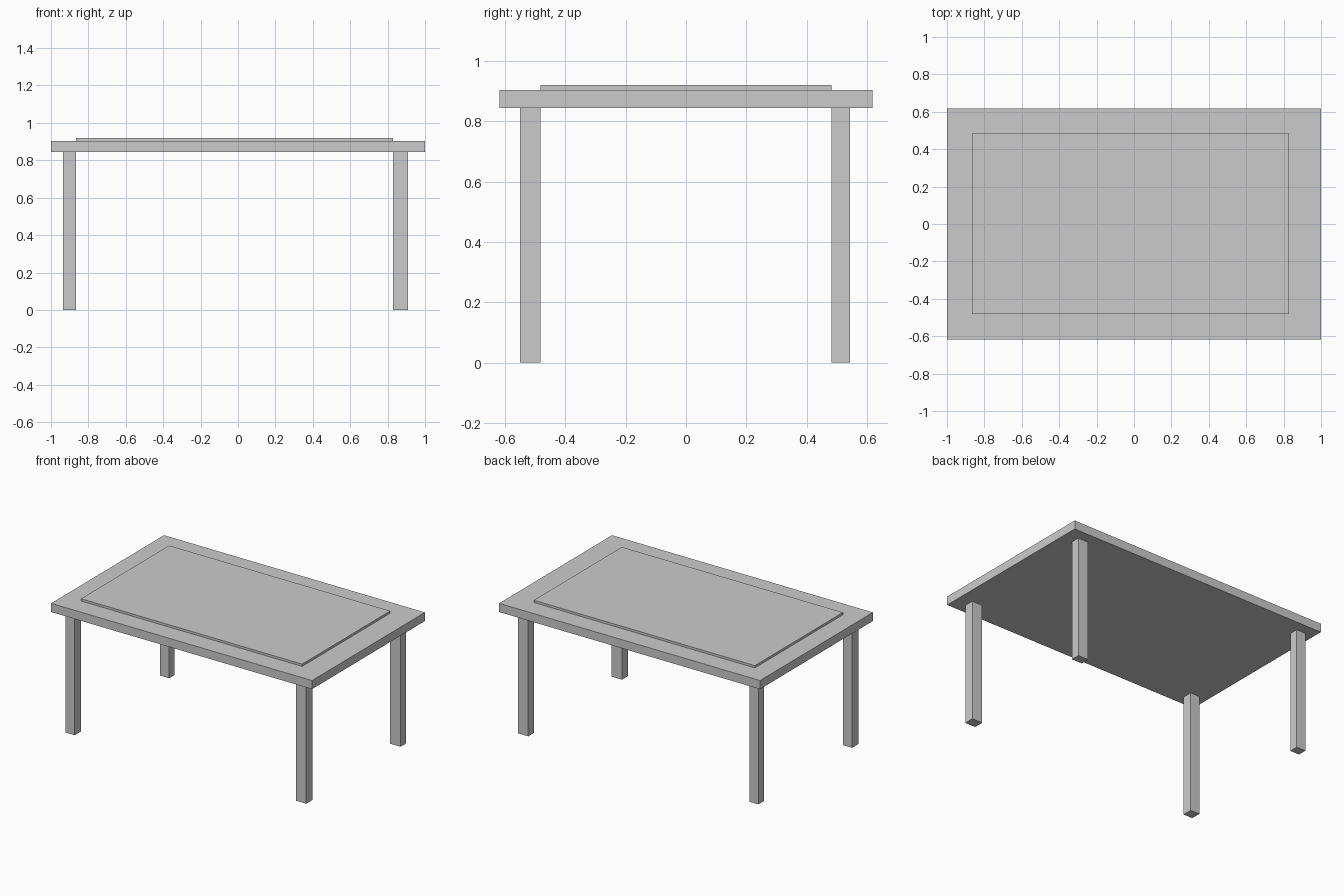
import bpy

if "Cube" in bpy.data.objects:
    bpy.data.objects.remove(bpy.data.objects["Cube"])


def box(name, x, y, z):
    """Add a box spanning the given (min, max) ranges."""
    spans = (x, y, z)
    bpy.ops.mesh.primitive_cube_add(size=1, location=[(a + b) / 2 for a, b in spans])
    obj = bpy.context.object
    obj.name = name
    obj.scale = [b - a for a, b in spans]
    bpy.ops.object.transform_apply(location=False, rotation=False, scale=True)
    return obj


# Tabletop slab and the thin raised panel on it
box("tabletop", (-1.0, 1.0), (-0.618, 0.618), (0.844, 0.904))
box("raised_panel", (-0.866, 0.829), (-0.482, 0.483), (0.904, 0.92))

# Four square legs, one per corner
leg_x = {"left": (-0.936, -0.866), "right": (0.829, 0.909)}
leg_y = {"front": (-0.551, -0.483), "back": (0.483, 0.544)}
for depth, y in leg_y.items():
    for side, x in leg_x.items():
        box(f"{depth}_{side}_leg", x, y, (0.0, 0.844))
